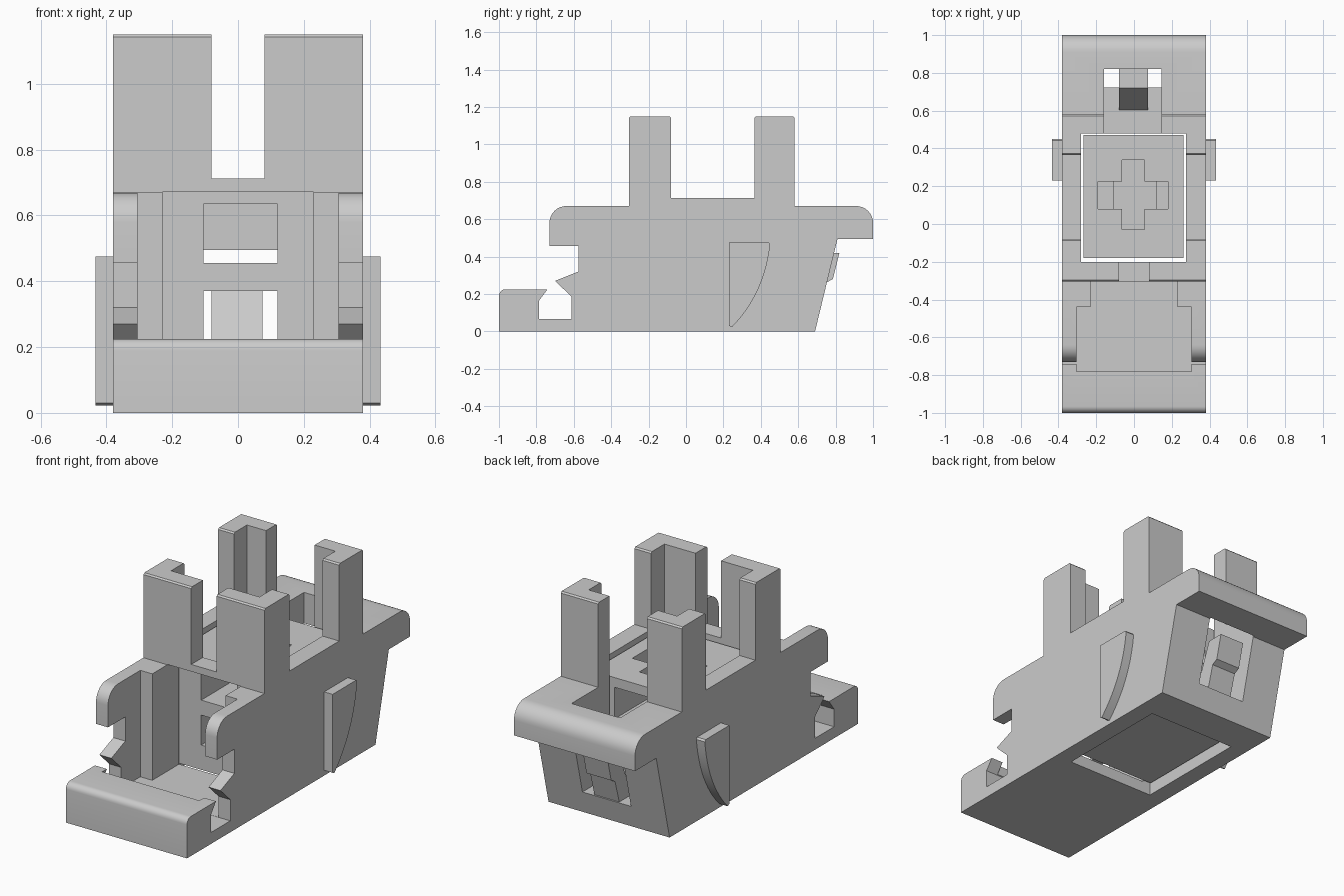
import bpy, bmesh
from math import sin, cos, radians

if "Cube" in bpy.data.objects:
    bpy.data.objects.remove(bpy.data.objects["Cube"])


def prism(name, profile, x0, x1):
    """Extrude a (y, z) profile from x0 to x1."""
    bm = bmesh.new()
    face = bm.faces.new([bm.verts.new((x0, y, z)) for y, z in profile])
    ext = bmesh.ops.extrude_face_region(bm, geom=[face])
    for v in ext["geom"]:
        if isinstance(v, bmesh.types.BMVert):
            v.co.x = x1
    bmesh.ops.recalc_face_normals(bm, faces=bm.faces)
    mesh = bpy.data.meshes.new(name)
    bm.to_mesh(mesh)
    bm.free()
    obj = bpy.data.objects.new(name, mesh)
    bpy.context.collection.objects.link(obj)
    return obj


def arc(cy, cz, r, a0, a1, n=8):
    angles = [radians(a0 + (a1 - a0) * i / n) for i in range(n + 1)]
    return [(cy + r * cos(a), cz + r * sin(a)) for a in angles]


def cut(obj, x0, x1, y0, y1, z0, z1):
    """Subtract a box and discard the cutter."""
    cutter = prism("cutter", [(y0, z0), (y1, z0), (y1, z1), (y0, z1)], x0, x1)
    cutter.hide_render = True
    mod = obj.modifiers.new("cut", 'BOOLEAN')
    mod.operation, mod.solver, mod.object = 'DIFFERENCE', 'EXACT', cutter
    bpy.context.view_layer.objects.active = obj
    bpy.ops.object.modifier_apply(modifier=mod.name)
    bpy.data.objects.remove(cutter)


def smooth(obj):
    bpy.ops.object.select_all(action='DESELECT')
    obj.select_set(True)
    bpy.context.view_layer.objects.active = obj
    bpy.ops.object.shade_smooth_by_angle(angle=radians(25))


def post(y0, y1, base0, base1):
    """Post outline, from the high-y side to the low-y side, with softened top."""
    c, top = 0.008, 1.15
    return [(y1, base1), (y1, top - c), (y1 - c, top),
            (y0 + c, top), (y0, top - c), (y0, base0)]


# Housing: the full side outline, with front hooks, posts and rear lip
outline = [(-1, 0), (0.69, 0), (0.81, 0.495), (1, 0.495)]
outline += arc(0.91, 0.58, 0.09, 0, 90)
outline += post(0.365, 0.58, 0.712, 0.67)
outline += post(-0.305, -0.08, 0.67, 0.712)
outline += arc(-0.64, 0.58, 0.09, 90, 180)
outline += [(-0.73, 0.457), (-0.575, 0.457), (-0.575, 0.32), (-0.7, 0.27),
            (-0.612, 0.185), (-0.612, 0.065), (-0.785, 0.065),
            (-0.785, 0.165), (-0.74, 0.225)]
outline += arc(-0.965, 0.19, 0.035, 90, 180, 6)
housing = prism("housing", outline, -0.38, 0.38)

# Front compartment, stepped, running under the bridge
cut(housing, -0.305, 0.305, -0.782, -0.44, 0.066, 0.9)
cut(housing, -0.23, 0.23, -0.46, -0.19, 0.066, 0.672)
# Shaft, gap between front posts, rear chamber
cut(housing, -0.28, 0.275, -0.2, 0.48, -0.1, 1.4)
cut(housing, -0.08, 0.08, -0.4, -0.19, 0.712, 1.4)
cut(housing, -0.16, 0.145, 0.47, 0.82, 0.13, 1.4)
smooth(housing)

# Sliding block with a cross socket and two windows
slider = prism("slider_block",
               [(-0.18, 0.06), (0.47, 0.06), (0.47, 0.69), (-0.18, 0.69)], -0.267, 0.262)
cut(slider, -0.105, 0.12, -0.3, 0.6, 0.2, 0.37)
cut(slider, -0.105, 0.12, -0.3, 0.6, 0.455, 0.635)
cut(slider, -0.19, 0.18, 0.08, 0.225, 0.5, 0.9)
cut(slider, -0.063, 0.055, -0.03, 0.34, 0.5, 0.9)

# Rear latch tongue
prism("latch_tongue", [(0.6, 0.12), (0.71, 0.12), (0.75, 0.26), (0.785, 0.28),
                       (0.82, 0.42), (0.72, 0.42)], -0.08, 0.075)

# Side fins
fin = [(0.23, 0.03), (0.245, 0.022)]
for i in range(1, 13):
    t = i / 12
    fin.append(((1 - t) ** 2 * 0.245 + 2 * t * (1 - t) * 0.42 + t * t * 0.45,
                (1 - t) ** 2 * 0.022 + 2 * t * (1 - t) * 0.2 + t * t * 0.465))
fin += [(0.442, 0.475), (0.23, 0.475)]
for side, name in ((-1, "left_fin"), (1, "right_fin")):
    smooth(prism(name, fin, side * 0.375, side * 0.433))
